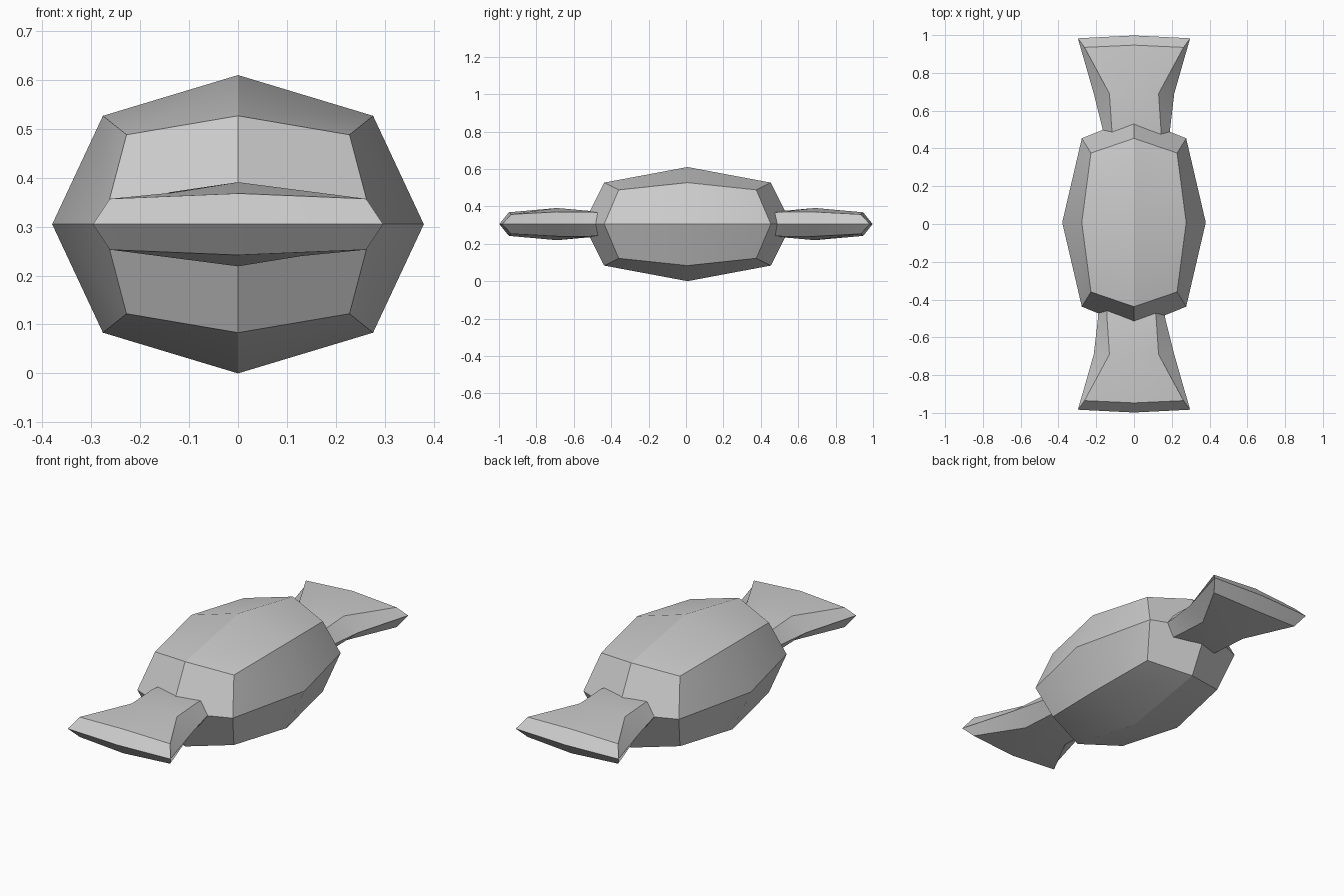
import bpy, bmesh
from mathutils import Vector

if "Cube" in bpy.data.objects:
    bpy.data.objects.remove(bpy.data.objects["Cube"])

MID_Z = 0.305


def finish(bm, name):
    bmesh.ops.recalc_face_normals(bm, faces=bm.faces)
    mesh = bpy.data.meshes.new(name)
    bm.to_mesh(mesh)
    bm.free()
    obj = bpy.data.objects.new(name, mesh)
    bpy.context.collection.objects.link(obj)
    bpy.ops.object.select_all(action='DESELECT')
    obj.select_set(True)
    bpy.context.view_layer.objects.active = obj
    bpy.ops.object.shade_smooth_by_angle(angle=0.44)
    return obj


# Sweet body: a once-divided cube rounded by pulling in its edges and corners
bm = bmesh.new()
bmesh.ops.create_cube(bm, size=2)
bmesh.ops.subdivide_edges(bm, edges=bm.edges[:], cuts=1, use_grid_fill=True)
half = (0.38, 0.557, 0.305)
shrink_xz, shrink_y = (1, 0.727, 0.6), (1, 0.8, 0.66)
for v in bm.verts:
    kind = sum(abs(c) > 0.5 for c in v.co) - 1
    k, ky = shrink_xz[kind], shrink_y[kind]
    v.co = Vector((v.co.x * half[0] * k, v.co.y * half[1] * ky + 0.008,
                   v.co.z * half[2] * k + MID_Z))
finish(bm, "sweet_body")

# Twisted wrapper ends: eight-sided rings, pinched at the body, flared outside
# each ring: x shift, then (half width, y), (corner x, y, z), (top y, z)
RINGS = [
    (0.018, (0.165, 0.40), (0.125, 0.40, 0.055), (0.40, 0.058)),
    (0.012, (0.18, 0.51), (0.13, 0.51, 0.065), (0.51, 0.070)),
    (0.0, (0.213, 0.69), (0.13, 0.69, 0.065), (0.69, 0.086)),
    (0.0, (0.297, 0.983), (0.262, 0.935, 0.052), (0.947, 0.063)),
]


def wrapper_end(name, sign):
    bm = bmesh.new()

    def vert(x, y, z):
        return bm.verts.new((x * sign, y * sign, z + MID_Z))

    loops = []
    for s, (w, wy), (cx, cy, cz), (ty, tz) in RINGS:
        loops.append([vert(*p) for p in (
            (s + w, wy, 0), (s + cx, cy, cz), (s, ty, tz), (s - cx, cy, cz),
            (s - w, wy, 0), (s - cx, cy, -cz), (s, ty, -tz), (s + cx, cy, -cz))])
    for a, b in zip(loops, loops[1:]):
        for i in range(8):
            j = (i + 1) % 8
            bm.faces.new((a[i], a[j], b[j], b[i]))
    # hidden inner cap and slightly domed outer tip
    bm.faces.new(loops[0])
    tip, rim = vert(0, 0.998, 0), loops[-1]
    for i in range(0, 8, 2):
        bm.faces.new((tip, rim[i], rim[i + 1], rim[(i + 2) % 8]))
    finish(bm, name)


wrapper_end("back_wrapper", 1)
wrapper_end("front_wrapper", -1)
